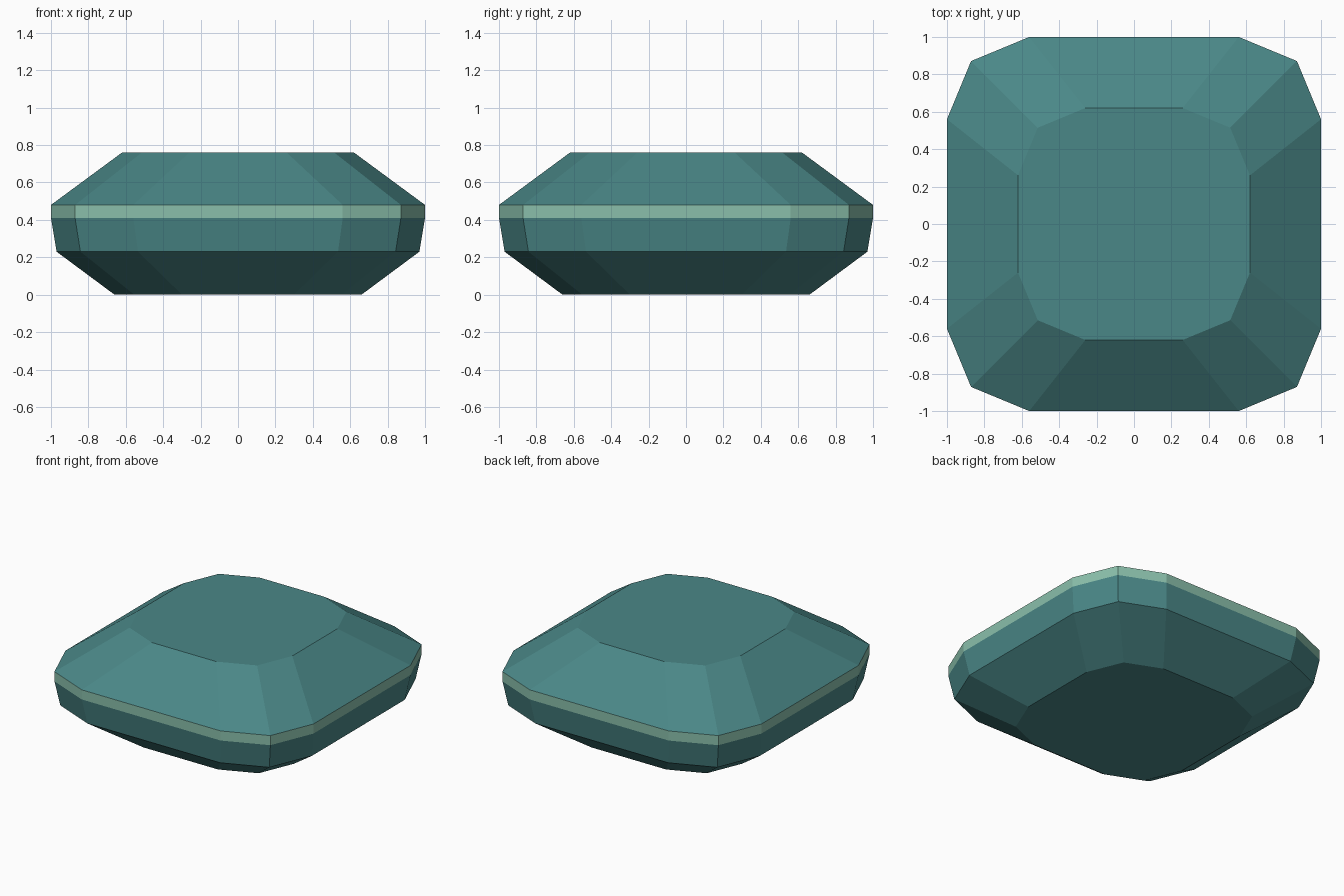
import bpy, bmesh, math

if "Cube" in bpy.data.objects:
    bpy.data.objects.remove(bpy.data.objects["Cube"])

def material(name, rgb):
    m = bpy.data.materials.new(name)
    lin = [c / 12.92 if c <= 0.04045 else ((c + 0.055) / 1.055) ** 2.4 for c in rgb]
    m.diffuse_color = (*lin, 1)
    m.use_nodes = True
    m.node_tree.nodes["Principled BSDF"].inputs["Base Color"].default_value = m.diffuse_color
    return m

teal = material("teal stone", (0.29, 0.53, 0.53))
pale = material("pale green band", (0.54, 0.75, 0.67))

def ring(bm, half, radius, z):
    """Square outline with two-segment rounded corners."""
    c = half - radius
    verts = []
    for quarter in range(4):
        a0 = quarter * math.pi / 2
        sx, sy = ((1, 1), (-1, 1), (-1, -1), (1, -1))[quarter]
        for step in range(3):
            a = a0 + step * math.pi / 4
            verts.append(bm.verts.new((sx * c + radius * math.cos(a),
                                       sy * c + radius * math.sin(a), z)))
    return verts

# Cushion-cut stone: half width, corner radius, height
profile = [(0.66, 0.36, 0.0), (0.97, 0.435, 0.23), (1.0, 0.44, 0.41),
           (1.0, 0.44, 0.48), (0.62, 0.36, 0.76)]
bm = bmesh.new()
rings = [ring(bm, *p) for p in profile]
bm.faces.new(rings[0][::-1])
bm.faces.new(rings[-1])
for level, (low, high) in enumerate(zip(rings, rings[1:])):
    for i in range(12):
        j = (i + 1) % 12
        f = bm.faces.new((low[i], low[j], high[j], high[i]))
        f.material_index = 1 if level == 2 else 0  # girdle band
bm.normal_update()
mesh = bpy.data.meshes.new("cushion_stone")
bm.to_mesh(mesh)
bm.free()
mesh.materials.append(teal)
mesh.materials.append(pale)
stone = bpy.data.objects.new("cushion_stone", mesh)
bpy.context.collection.objects.link(stone)
